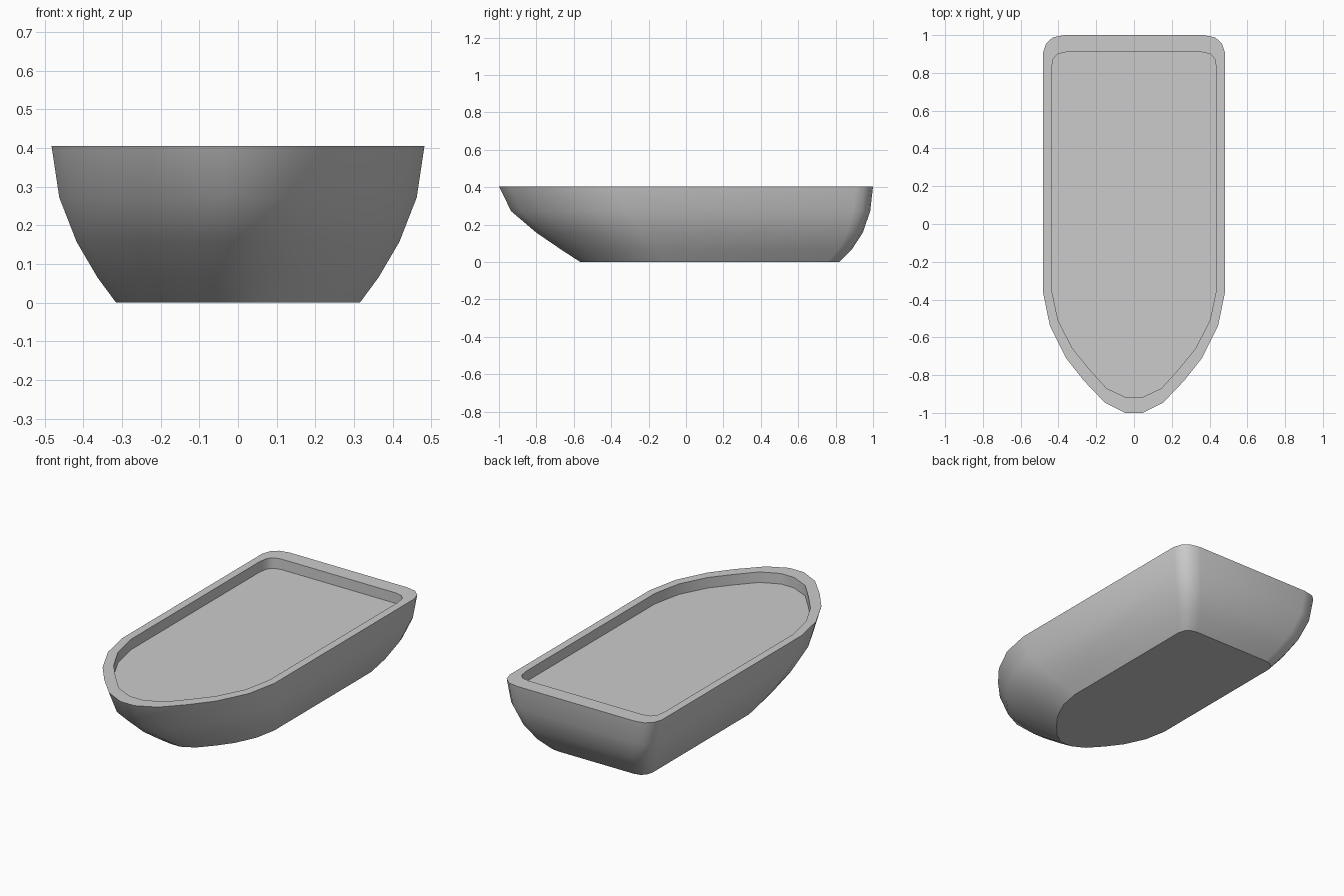
import bpy, bmesh

if "Cube" in bpy.data.objects:
    bpy.data.objects.remove(bpy.data.objects["Cube"])

# Half outlines (x, y) from stern to bow, mirrored to closed loops
RIM = [(0.37, 1.0), (0.43, 0.988), (0.466, 0.955), (0.482, 0.905), (0.482, -0.36),
       (0.445, -0.54), (0.36, -0.71), (0.265, -0.83), (0.155, -0.945), (0.045, -1.0)]
INNER = [(0.36, 0.91), (0.405, 0.9), (0.428, 0.873), (0.437, 0.82), (0.437, -0.345),
         (0.402, -0.51), (0.325, -0.66), (0.235, -0.77), (0.145, -0.87), (0.042, -0.918)]
TOP, FLOOR = 0.405, 0.345

# Hull levels: height, half width, bow y, stern y
LEVELS = [(0.0, 0.315, -0.565, 0.82), (0.065, 0.363, -0.665, 0.885),
          (0.157, 0.417, -0.80, 0.945), (0.272, 0.462, -0.935, 0.985),
          (TOP, 0.482, -1.0, 1.0)]

bm = bmesh.new()


def ring(half, z, sx=1.0, sy=1.0, cy=0.0):
    """Closed loop of vertices, counter-clockwise from above."""
    pts = [(-x, y) for x, y in half] + [(x, y) for x, y in reversed(half)]
    return [bm.verts.new((x * sx, cy + y * sy, z)) for x, y in pts]


# Hull rings, then inner lip and sunken deck
rings = [ring(RIM, z, w / 0.482, (stern - bow) / 2, (stern + bow) / 2)
         for z, w, bow, stern in LEVELS]
rings += [ring(INNER, TOP), ring(INNER, FLOOR)]

for a, b in zip(rings, rings[1:]):
    for i in range(len(a)):
        j = (i + 1) % len(a)
        bm.faces.new((a[i], a[j], b[j], b[i]))
bm.faces.new(list(reversed(rings[0])))
bm.faces.new(rings[-1])
bmesh.ops.recalc_face_normals(bm, faces=bm.faces)

# Smooth shell with crisp bottom, rim and deck edges
for f in bm.faces:
    f.smooth = True
for r in (rings[0], rings[4], rings[5], rings[6]):
    for i, v in enumerate(r):
        bm.edges.get((v, r[(i + 1) % len(r)])).smooth = False

mesh = bpy.data.meshes.new("boat_hull")
bm.to_mesh(mesh)
bm.free()
hull = bpy.data.objects.new("boat_hull", mesh)
bpy.context.collection.objects.link(hull)
